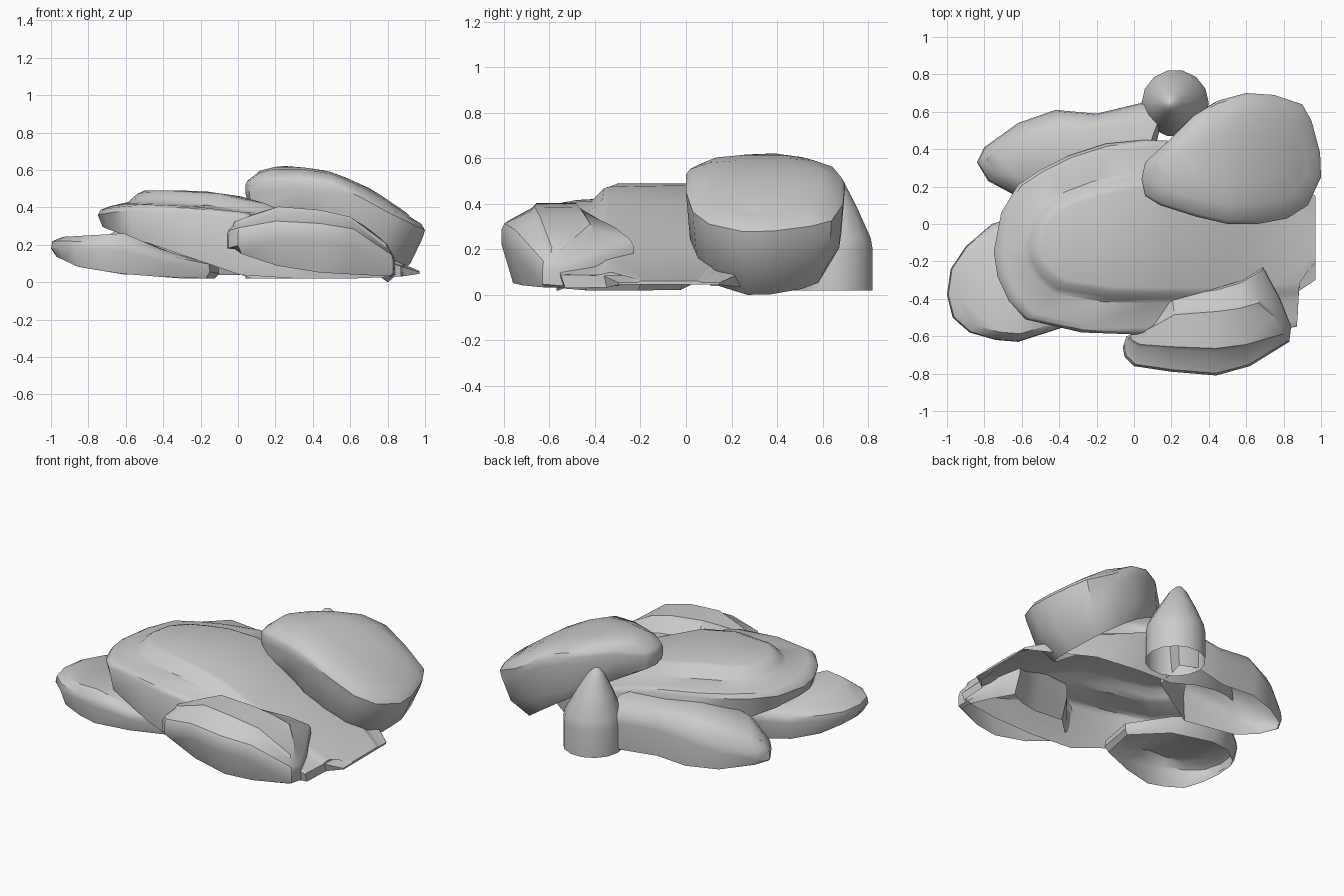
import bpy, bmesh, math


def interp(table, x):
    """Piecewise-linear height lookup along x."""
    if x <= table[0][0]:
        return table[0][1]
    for (x0, z0), (x1, z1) in zip(table, table[1:]):
        if x <= x1:
            return z0 + (z1 - z0) * (x - x0) / (x1 - x0)
    return table[-1][1]


def lift(table, d):
    """Raise a height table except at its right-hand end."""
    return [(x, z + d) for x, z in table[:-1]] + [table[-1]]


def finish(name, bm, angle):
    me = bpy.data.meshes.new(name)
    bm.to_mesh(me)
    bm.free()
    ob = bpy.data.objects.new(name, me)
    bpy.context.collection.objects.link(ob)
    bpy.ops.object.select_all(action='DESELECT')
    ob.select_set(True)
    bpy.context.view_layer.objects.active = ob
    bpy.ops.object.shade_smooth_by_angle(angle=math.radians(angle))
    return ob


def rock(name, outline, centre, layers, angle=38):
    """Open-bottomed shell: scaled copies of a plan outline, bottom to top.
    Each layer is (scale x, scale y, shift x, height table, height offset)."""
    area = sum(a[0] * b[1] - b[0] * a[1] for a, b in zip(outline, outline[1:] + outline[:1]))
    if area < 0:
        outline = outline[::-1]
    cx, cy = centre
    bm = bmesh.new()
    rings = []
    for sx, sy, dx, table, dz in layers:
        ring = []
        for x, y in outline:
            px = cx + dx + (x - cx) * sx
            z = max(0.0, interp(table, px) + dz)
            ring.append(bm.verts.new((px, cy + (y - cy) * sy, z)))
        rings.append(ring)
    n = len(outline)
    for a, b in zip(rings, rings[1:]):
        for i in range(n):
            j = (i + 1) % n
            bm.faces.new((a[i], a[j], b[j], b[i]))
    cap = bm.faces.new(rings[-1])
    bmesh.ops.triangulate(bm, faces=[cap], ngon_method='BEAUTY')
    bmesh.ops.remove_doubles(bm, verts=bm.verts, dist=0.0005)
    return finish(name, bm, angle)


# Large two-tier slab leaning down to the right
rim = [(-.75, .37), (-.6, .395), (-.1, .375), (.08, .34), (.97, .055)]
top = [(-.62, .47), (-.5, .49), (-.2, .49), (.08, .45), (.97, .06)]
under = [(-.75, .31), (-.7, .285), (-.15, .095), (.07, .02), (.8, .02), (.97, .045)]
rock("main_slab",
     [(-.75, -.15), (-.73, -.28), (-.67, -.41), (-.58, -.51), (-.28, -.58), (0, -.59),
      (.3, -.59), (.6, -.58), (.87, -.55), (.88, -.36), (.97, -.3), (.97, .15), (.6, .4),
      (.3, .44), (.06, .45), (-.15, .43), (-.35, .365), (-.5, .29), (-.62, .21), (-.71, .06)],
     (.97, -.07),
     [(.985, .96, 0, under, 0), (1, 1, 0, lift(rim, -.01), 0), (.99, .975, 0, lift(rim, .015), 0),
      (.965, .93, 0, lift(rim, .025), 0), (.905, .68, 0, lift(rim, .035), 0),
      (.89, .63, 0, lift(rim, .06), 0), (.875, .57, 0, lift(top, -.01), 0),
      (.855, .52, 0, top, 0)])

# Low slab, front left, dipping beneath the main slab
side = [(-1, .2), (-.9, .2), (-.6, .19), (-.35, .11), (0, .05)]
crown = [(-1, .22), (-.93, .243), (-.6, .262), (-.35, .15), (0, .06)]
rock("front_left_slab",
     [(-1, -.38), (-.98, -.24), (-.9, -.12), (-.76, 0), (-.6, .05), (-.3, 0), (-.1, -.2),
      (-.15, -.45), (-.4, -.56), (-.62, -.63), (-.74, -.62), (-.88, -.58), (-.97, -.5)],
     (-.5, -.32),
     [(.94, .92, 0, [(-1, .15), (-.85, .08), (-.62, .045), (-.3, .02)], 0),
      (1, 1, 0, side, -.02), (.985, .985, 0, side, .02),
      (.91, .86, 0, crown, 0)])

# Low slab, back left
side = [(-.84, .14), (-.6, .21), (-.4, .26), (.1, .26)]
crown = [(-.84, .18), (-.6, .3), (-.4, .35), (-.2, .34), (.1, .33)]
rock("back_left_slab",
     [(-.84, .33), (-.8, .41), (-.62, .54), (-.42, .61), (-.2, .59), (.05, .65), (.16, .6),
      (.1, .35), (-.3, .1), (-.65, .16), (-.78, .23)],
     (-.3, .37),
     [(.97, .97, 0, [(-.84, .08), (-.6, .04), (.1, .04)], 0), (1, 1, 0, side, -.05),
      (.985, .97, 0, side, 0), (.94, .8, 0, crown, -.03), (.9, .6, 0, crown, 0)])

# Big tilted boulder, back right
side = [(.05, .53), (.18, .56), (.4, .56), (.55, .53), (.75, .41), (1, .29)]
crown = [(.05, .57), (.18, .61), (.25, .617), (.4, .605), (.52, .58), (.72, .49), (1, .3)]
rock("big_boulder",
     [(.04, .24), (.06, .15), (.14, .1), (.33, .04), (.5, 0), (.66, 0), (.82, .03), (.93, .1),
      (1, .25), (.995, .38), (.95, .55), (.9, .64), (.75, .69), (.6, .7), (.45, .66),
      (.32, .58), (.2, .46), (.06, .33)],
     (.52, .35),
     [(.74, .8, -.075, [(.1, .42), (.3, .33), (.55, .18), (.8, 0)], 0),
      (.91, .95, -.035, [(.05, .44), (.3, .37), (.6, .25), (.92, .1)], 0),
      (.985, .99, -.006, side, -.06), (1, 1, 0, side, -.012), (.97, .95, -.005, side, .012),
      (.86, .7, -.01, crown, -.005), (.82, .35, -.01, crown, .005)])

# Faceted ridge rock, front right
side = [(-.06, .25), (.1, .29), (.27, .31), (.6, .27), (.7, .21), (.84, .11)]
crown = [(-.03, .32), (.1, .37), (.27, .42), (.4, .395), (.6, .35), (.7, .29), (.8, .2)]
rock("front_right_rock",
     [(-.06, -.66), (-.04, -.6), (.04, -.57), (.1, -.5), (.2, -.38), (.45, -.34), (.58, -.3),
      (.69, -.23), (.78, -.4), (.84, -.55), (.83, -.63), (.62, -.76), (.44, -.81), (.2, -.79),
      (0, -.76), (-.05, -.71)],
     (.4, -.56),
     [(.95, .8, 0, [(-.05, .2), (.05, .13), (.2, .09), (.45, .05), (.85, .03)], 0),
      (1, 1, 0, side, -.07), (1, 1, 0, side, 0), (.98, .95, 0, side, .025),
      (.93, .5, 0, crown, -.02), (.91, .42, 0, crown, 0)], 30)

# Rounded cone-shaped stone at the back
circle = [(.22 + .18 * math.cos(a * math.tau / 14), .645 + .18 * math.sin(a * math.tau / 14))
          for a in range(14)]
rock("cone_stone", circle, (.22, .645),
     [(s, s, dx, [(0, z)], 0) for s, dx, z in
      ((1, 0, .02), (1, 0, .2), (.95, 0, .25), (.62, -.012, .38), (.3, -.02, .49),
       (.14, -.025, .525), (.03, -.025, .535))], 45)
